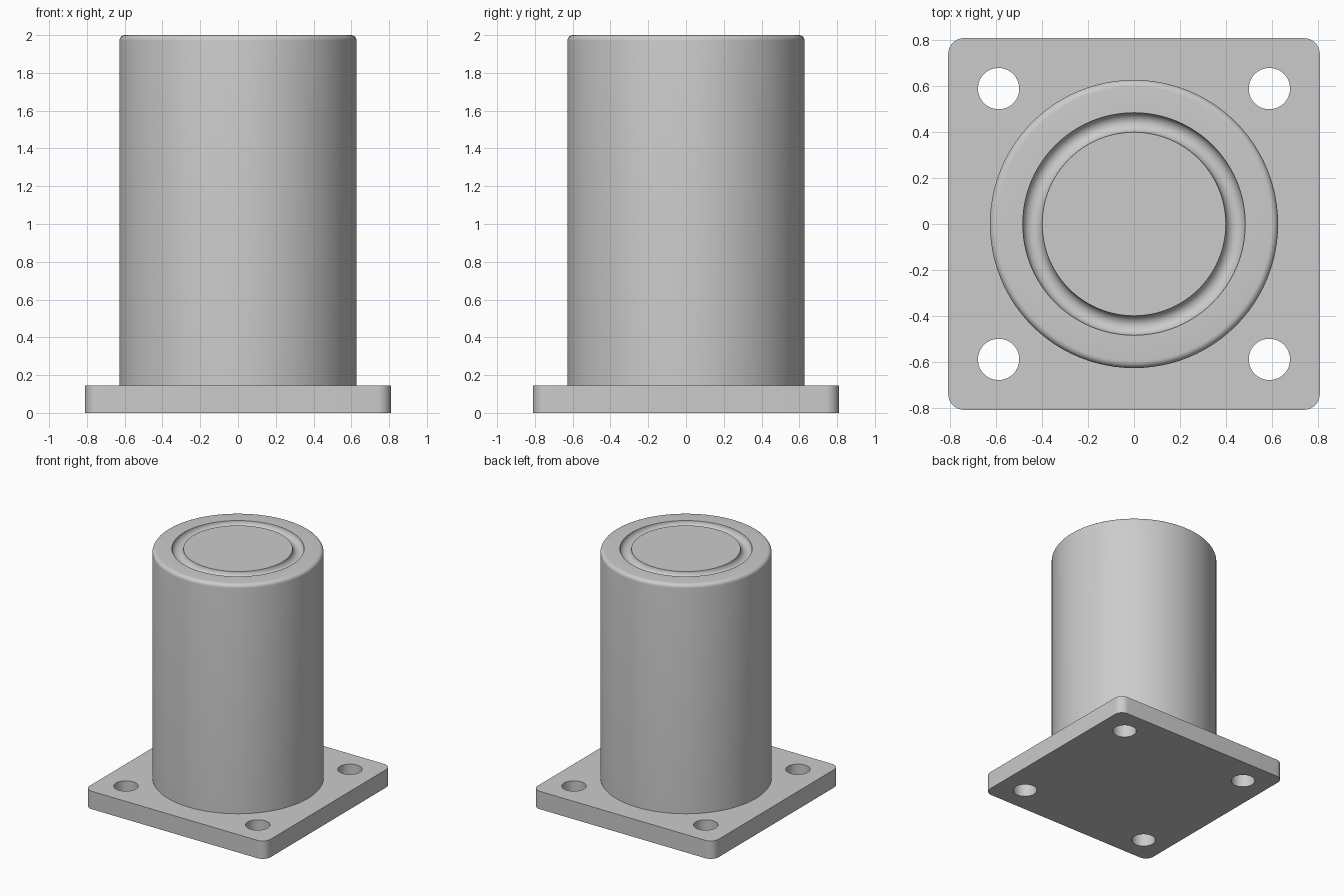
import bpy, bmesh
from math import sin, cos, pi, radians

if "Cube" in bpy.data.objects:
    bpy.data.objects.remove(bpy.data.objects["Cube"], do_unlink=True)

BASE_HALF, BASE_TOP, CORNER = 0.81, 0.145, 0.07
HOLE_POS, HOLE_R = 0.59, 0.09
BODY_R, TOP, FILLET = 0.628, 2.0, 0.03
GROOVE_IN, GROOVE_OUT = 0.40, 0.485

grey = bpy.data.materials.new("plain grey")
grey.use_nodes = True
colour = (0.6, 0.6, 0.6, 1)
grey.diffuse_color = colour
grey.node_tree.nodes["Principled BSDF"].inputs["Base Color"].default_value = colour


def add_object(name, bm):
    bmesh.ops.recalc_face_normals(bm, faces=bm.faces)
    mesh = bpy.data.meshes.new(name)
    bm.to_mesh(mesh)
    bm.free()
    obj = bpy.data.objects.new(name, mesh)
    bpy.context.collection.objects.link(obj)
    mesh.materials.append(grey)
    return obj


def activate(obj):
    bpy.ops.object.select_all(action="DESELECT")
    obj.select_set(True)
    bpy.context.view_layer.objects.active = obj


def arc(cx, cz, r, start, end, steps):
    angles = [radians(start + (end - start) * i / steps) for i in range(steps + 1)]
    return [(cx + r * cos(a), cz + r * sin(a)) for a in angles]


def lathe(name, profile, segments):
    bm = bmesh.new()
    verts = [bm.verts.new((r, 0, z)) for r, z in profile]
    edges = [bm.edges.new(pair) for pair in zip(verts, verts[1:])]
    bmesh.ops.spin(bm, geom=verts + edges, cent=(0, 0, 0), axis=(0, 0, 1),
                   angle=2 * pi, steps=segments)
    bmesh.ops.remove_doubles(bm, verts=bm.verts, dist=0.0001)
    return add_object(name, bm)


# Square mounting plate with rounded upright corners
bm = bmesh.new()
bmesh.ops.create_cube(bm, size=1)
bmesh.ops.scale(bm, vec=(2 * BASE_HALF, 2 * BASE_HALF, BASE_TOP), verts=bm.verts)
bmesh.ops.translate(bm, vec=(0, 0, BASE_TOP / 2), verts=bm.verts)
upright = [e for e in bm.edges if abs(e.verts[0].co.z - e.verts[1].co.z) > 0.1]
bmesh.ops.bevel(bm, geom=upright, offset=CORNER, segments=8, profile=0.5, affect="EDGES")
plate = add_object("mounting_plate", bm)

# Four bolt holes cut through the plate
bm = bmesh.new()
for sx in (-1, 1):
    for sy in (-1, 1):
        hole = bmesh.ops.create_cone(bm, cap_ends=True, segments=48, radius1=HOLE_R,
                                     radius2=HOLE_R, depth=1)
        bmesh.ops.translate(bm, vec=(sx * HOLE_POS, sy * HOLE_POS, 0), verts=hole["verts"])
cutter = add_object("bolt_hole_cutter", bm)
cutter.hide_render = True
cut = plate.modifiers.new("bolt_holes", "BOOLEAN")
cut.operation = "DIFFERENCE"
cut.solver = "EXACT"
cut.object = cutter
activate(plate)
bpy.ops.object.modifier_apply(modifier=cut.name)
bpy.data.objects.remove(cutter, do_unlink=True)

# Cylindrical body with a rounded rim and a half-round ring groove in its top
groove_r = (GROOVE_OUT - GROOVE_IN) / 2
profile = [(0, BASE_TOP), (BODY_R, BASE_TOP)]
profile += arc(BODY_R - FILLET, TOP - FILLET, FILLET, 0, 90, 6)
profile += arc(GROOVE_IN + groove_r, TOP, groove_r, 0, -180, 12)
profile += [(0, TOP)]
body = lathe("cylinder_body", profile, 96)

for obj in (plate, body):
    activate(obj)
    bpy.ops.object.shade_smooth_by_angle(angle=radians(30))
